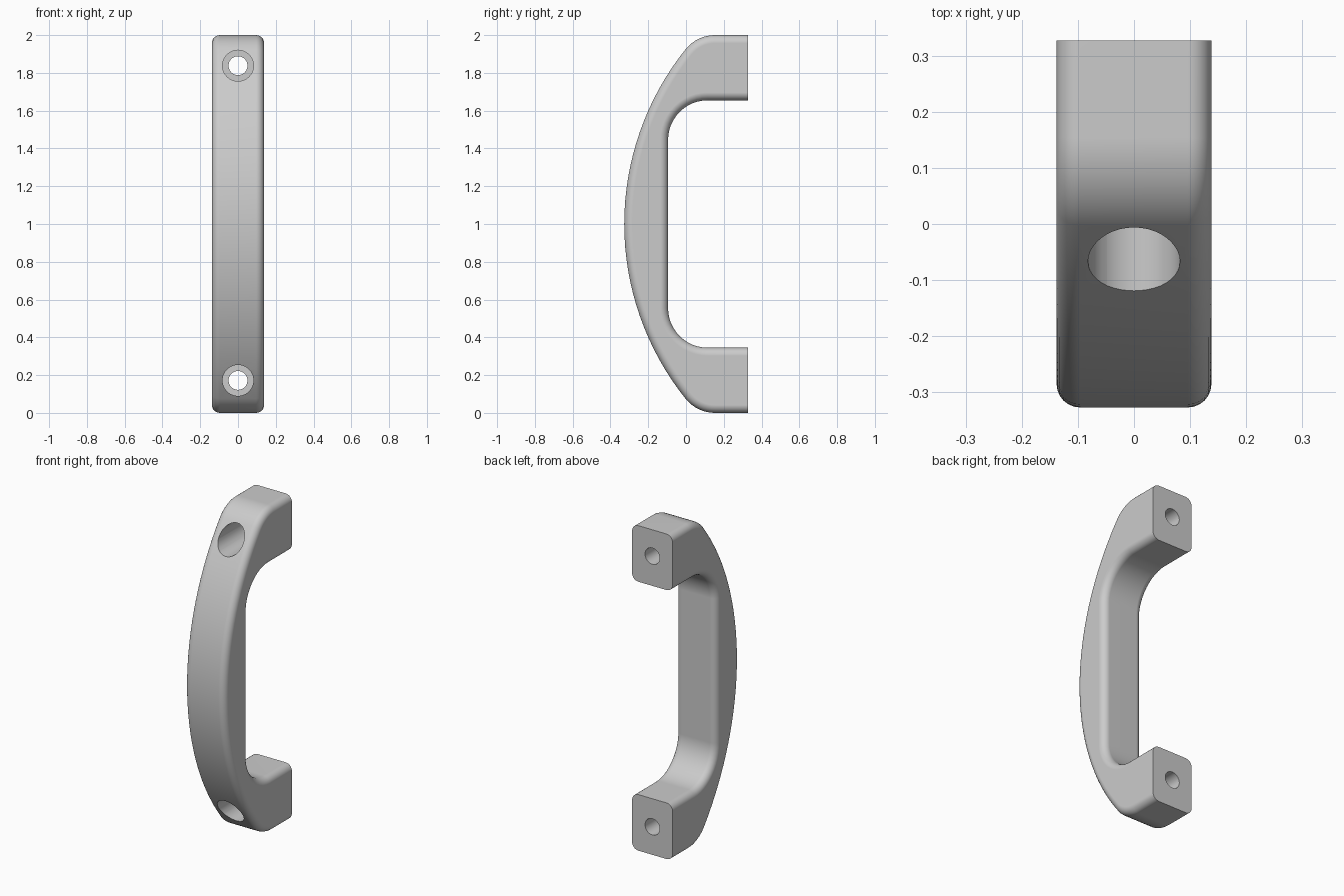
import bpy, bmesh
from math import sin, cos, pi, atan2, sqrt
from mathutils import Matrix

if "Cube" in bpy.data.objects:
    bpy.data.objects.remove(bpy.data.objects["Cube"])

HALF_W, BACK, FRONT = 0.138, 0.327, -0.327
ARC_R, CORNER_R, INNER_R, EDGE_R = 1.48, 0.2, 0.21, 0.042
GRIP_BACK, FOOT_IN = -0.095, 0.655     # inner grip plane, inner foot offset from mid height

grey = bpy.data.materials.new("light grey")
grey.use_nodes = True
colour = (0.6, 0.6, 0.6, 1)
grey.diffuse_color = colour
grey.node_tree.nodes["Principled BSDF"].inputs["Base Color"].default_value = colour


def arc(cy, cz, r, a0, a1, n):
    """Points (y, z) along a circular arc."""
    return [(cy + r * cos(a0 + (a1 - a0) * i / n), cz + r * sin(a0 + (a1 - a0) * i / n))
            for i in range(n + 1)]


# Upper half of the side profile, from the bow's middle round to the inner grip
bow_y = FRONT + ARC_R
corner_z = 1 - CORNER_R
corner_y = bow_y - sqrt((ARC_R - CORNER_R) ** 2 - corner_z ** 2)
join = atan2(corner_z, corner_y - bow_y)
upper = arc(bow_y, 0, ARC_R, pi, join, 16)
upper += arc(corner_y, corner_z, CORNER_R, join, pi / 2, 8)[1:]
upper += [(BACK, 1), (BACK, FOOT_IN)]
upper += arc(GRIP_BACK + INNER_R, FOOT_IN - INNER_R, INNER_R, pi / 2, pi, 12)
profile = upper + [(y, -z) for y, z in reversed(upper[1:])]

# Handle body: extruded profile with rounded long edges
bm = bmesh.new()
face = bm.faces.new([bm.verts.new((-HALF_W, y, z + 1)) for y, z in profile])
new = bmesh.ops.extrude_face_region(bm, geom=[face])["geom"]
bmesh.ops.translate(bm, vec=(2 * HALF_W, 0, 0),
                    verts=[g for g in new if isinstance(g, bmesh.types.BMVert)])
bmesh.ops.recalc_face_normals(bm, faces=bm.faces)
rims = [e for e in bm.edges
        if abs(e.verts[0].co.x - e.verts[1].co.x) < 1e-5
        and not all(v.co.y > BACK - 1e-4 for v in e.verts)]
bmesh.ops.bevel(bm, geom=rims, offset=EDGE_R, segments=6, profile=0.5,
                affect='EDGES', clamp_overlap=False)
bmesh.ops.recalc_face_normals(bm, faces=bm.faces)
mesh = bpy.data.meshes.new("handle")
bm.to_mesh(mesh)
bm.free()
mesh.materials.append(grey)
handle = bpy.data.objects.new("handle", mesh)
bpy.context.collection.objects.link(handle)
bpy.context.view_layer.objects.active = handle
handle.select_set(True)


def drill(name, radius, y0, y1, z):
    """Cut a round hole along y."""
    cut = bmesh.new()
    bmesh.ops.create_cone(cut, cap_ends=True, segments=40, radius1=radius, radius2=radius,
                          depth=y1 - y0, matrix=Matrix.Translation((0, (y0 + y1) / 2, z))
                          @ Matrix.Rotation(pi / 2, 4, 'X'))
    data = bpy.data.meshes.new(name)
    cut.to_mesh(data)
    cut.free()
    data.materials.append(grey)
    cutter = bpy.data.objects.new(name, data)
    cutter.hide_render = True
    bpy.context.collection.objects.link(cutter)
    mod = handle.modifiers.new(name, 'BOOLEAN')
    mod.operation, mod.solver, mod.object = 'DIFFERENCE', 'EXACT', cutter
    bpy.ops.object.modifier_apply(modifier=name)
    bpy.data.objects.remove(cutter)


# Screw holes with a wide recess from the front
for z in (0.172, 1.838):
    drill("screw_recess", 0.082, -0.5, 0.2, z)
    drill("screw_hole", 0.05, -0.5, 0.5, z)

bpy.ops.object.shade_smooth_by_angle(angle=pi / 6)
weighted = handle.modifiers.new("even shading", 'WEIGHTED_NORMAL')
weighted.keep_sharp = True
